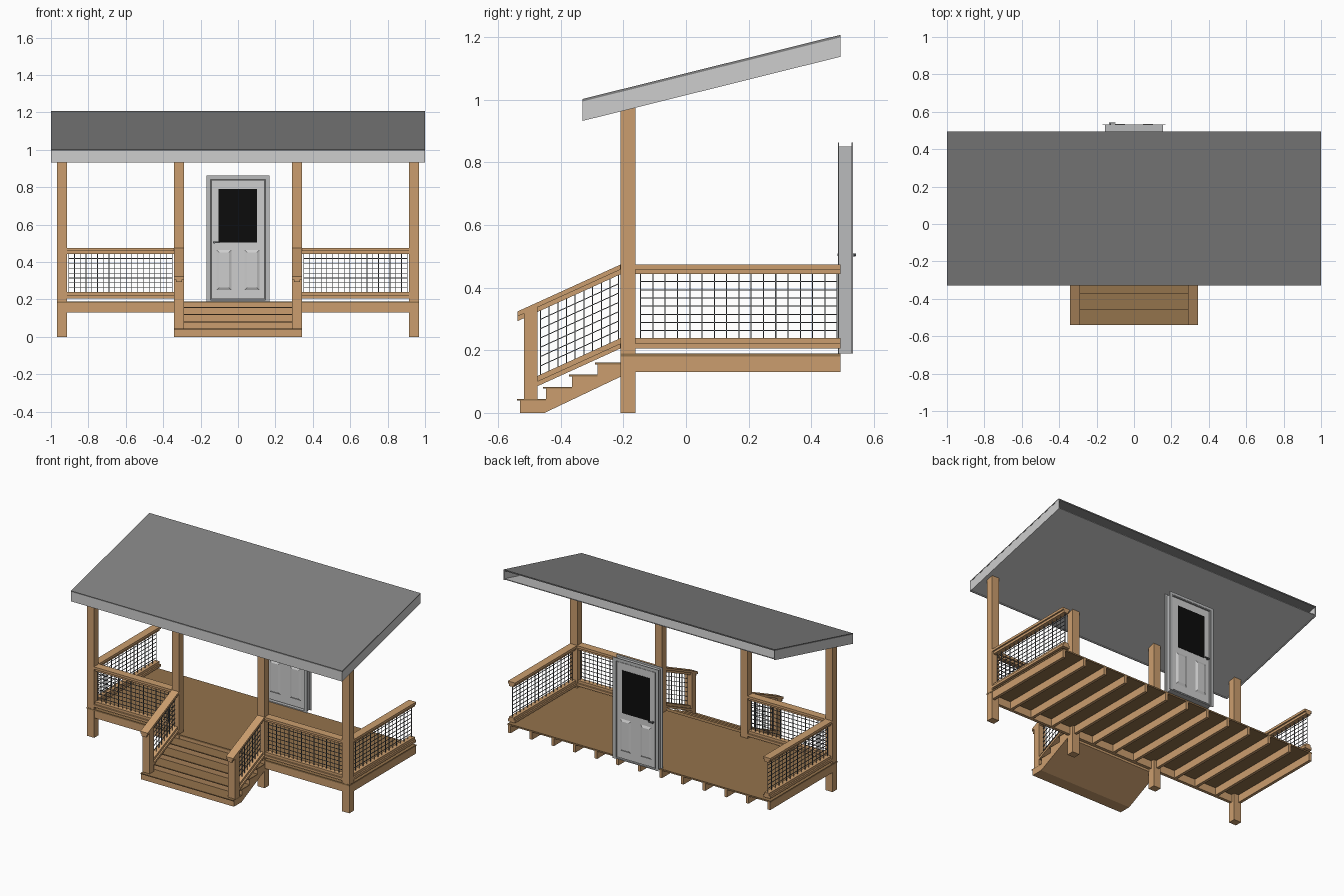
import bpy, bmesh
from mathutils import Vector

if "Cube" in bpy.data.objects:
    bpy.data.objects.remove(bpy.data.objects["Cube"])


def material(name, rgb):
    m = bpy.data.materials.new(name)
    lin = [((c / 255 + 0.055) / 1.055) ** 2.4 for c in rgb]
    m.diffuse_color = (*lin, 1)
    m.use_nodes = True
    m.node_tree.nodes["Principled BSDF"].inputs["Base Color"].default_value = m.diffuse_color
    return m


WOOD = material("light wood", (203, 158, 110))
DECK = material("deck brown", (148, 115, 76))
ROOF = material("roof grey", (130, 130, 130))
TRIM = material("pale grey", (206, 206, 206))
FRAME = material("frame grey", (186, 187, 188))
WIRE = material("wire grey", (105, 107, 110))
GLASS = material("black glass", (12, 12, 12))


def finish(name, bm, mat):
    bmesh.ops.recalc_face_normals(bm, faces=bm.faces)
    me = bpy.data.meshes.new(name)
    bm.to_mesh(me)
    bm.free()
    me.materials.append(mat)
    ob = bpy.data.objects.new(name, me)
    bpy.context.collection.objects.link(ob)
    return ob


def add_prism(bm, pts, x0, x1):
    """Extrude a (y, z) outline from x0 to x1."""
    a = [bm.verts.new((x0, y, z)) for y, z in pts]
    b = [bm.verts.new((x1, y, z)) for y, z in pts]
    bm.faces.new(a)
    bm.faces.new(b)
    n = len(pts)
    for i in range(n):
        j = (i + 1) % n
        bm.faces.new((a[i], a[j], b[j], b[i]))


def prism(name, pts, x0, x1, mat):
    bm = bmesh.new()
    add_prism(bm, pts, x0, x1)
    return finish(name, bm, mat)


def rect(y0, y1, z0, z1):
    return [(y0, z0), (y1, z0), (y1, z1), (y0, z1)]


def box(name, x0, x1, y0, y1, z0, z1, mat):
    return prism(name, rect(y0, y1, z0, z1), x0, x1, mat)


def slope_band(y0, y1, z0, k, lo, hi):
    """Outline of a band following the line z = z0 + k * (y - y0)."""
    e = z0 + k * (y1 - y0)
    return [(y0, z0 + lo), (y1, e + lo), (y1, e + hi), (y0, z0 + hi)]


def wire_panel(name, start, along, length, z0, height, k, du, dz):
    """Grid of thin wires in a vertical plane, sheared by slope k."""
    bm = bmesh.new()
    t = 0.0016
    along = Vector(along)
    side = Vector((-along.y, along.x, 0))

    def bar(u0, u1, w0, w1):
        v = [bm.verts.new(Vector(start) + along * u + side * s + Vector((0, 0, z0 + w + k * u)))
             for s in (-t, t) for u, w in ((u0, w0), (u1, w0), (u1, w1), (u0, w1))]
        for f in ((0, 1, 2, 3), (4, 5, 6, 7), (0, 1, 5, 4), (1, 2, 6, 5), (2, 3, 7, 6), (3, 0, 4, 7)):
            bm.faces.new([v[i] for i in f])

    nu, nz = round(length / du), round(height / dz)
    for i in range(nu + 1):
        u = length * i / nu
        bar(u - t, u + t, 0, height)
    for i in range(nz + 1):
        w = height * i / nz
        bar(0, length, w - t, w + t)
    finish(name, bm, WIRE)


# Main dimensions
PX, IX, HW = 0.941, 0.3155, 0.0265      # outer post, inner post, half post width
PY0, PY1, BACK = -0.209, -0.161, 0.494  # post front, post back, deck back
RY, RZ, RK = -0.33, 1.0, 0.2488         # roof front edge and slope

# Roof: thin sheet, three fascias, soffit, open at the back
prism("roof_sheet", slope_band(RY, BACK, RZ, RK, -0.005, 0.003), -1, 1, ROOF)
for s, n in ((-1, "left"), (1, "right")):
    prism(n + "_fascia", slope_band(RY, BACK, RZ, RK, -0.067, -0.004), s * 0.999, s * 0.993, TRIM)
prism("front_fascia", slope_band(RY, RY + 0.006, RZ, RK, -0.067, -0.004), -0.995, 0.995, TRIM)
prism("soffit", slope_band(RY + 0.004, BACK, RZ, RK, -0.061, -0.056), -0.995, 0.995, TRIM)

# Roof posts with sloped tops
for i, x in enumerate((-PX, -IX, IX, PX)):
    z = RZ - 0.058
    prism(f"roof_post_{i + 1}", [(PY0, 0), (PY1, 0), (PY1, z + RK * (PY1 - RY)),
                                 (PY0, z + RK * (PY0 - RY))], x - HW, x + HW, WOOD)

# Deck floor, rim and joists
box("deck_floor", -0.969, 0.969, -0.21, BACK, 0.18, 0.19, DECK)
box("front_rim", -0.95, 0.95, -0.204, -0.184, 0.13, 0.18, WOOD)
bm = bmesh.new()
for i in range(13):
    x = -0.957 + i * 1.914 / 12
    add_prism(bm, rect(-0.19, BACK, 0.13, 0.18), x - 0.0095, x + 0.0095)
finish("joists", bm, WOOD)

# Steps: one solid profile with four overhanging treads
RUN, RISE, SY, SW = 0.083, 0.0385, -0.531, 0.342
profile = [(SY, 0)]
for i in range(4):
    z = 0.039 + i * RISE
    profile += [(SY + i * RUN, z), (SY + min((i + 1) * RUN, 0.325), z)]
profile += [(-0.206, 0.117), (-0.452, 0)]
prism("steps_body", profile, -SW, SW, WOOD)
for i in range(4):
    y, z = SY + i * RUN, 0.039 + i * RISE
    box(f"tread_{i + 1}", -SW, SW, y - 0.009, min(y + RUN, -0.207), z, z + 0.006, DECK)

# Rail layers: (low z, high z, half width)
RAILS = ((0.458, 0.474, 0.0265), (0.443, 0.458, 0.017),
         (0.222, 0.239, 0.017), (0.206, 0.222, 0.0265))
SK = 0.455
for s, n in ((-1, "left"), (1, "right")):
    for j, (lo, hi, w) in enumerate(RAILS):
        part = "top" if j < 2 else "bottom"
        # side run
        box(f"{n}_side_{part}_rail_{j}", s * PX - w, s * PX + w, PY1, BACK, lo, hi, WOOD)
        # front run
        box(f"{n}_front_{part}_rail_{j}", s * (IX + HW), s * (PX - HW),
            -0.185 - w, -0.185 + w, lo, hi, WOOD)
        # sloped stair run
        y0 = -0.539 if j < 2 else -0.475
        pts = slope_band(y0, PY0, SK * (y0 - PY0), SK, lo, hi)
        prism(f"{n}_stair_{part}_rail_{j}", pts, s * IX - w, s * IX + w, WOOD)
    # newel post at the foot of the steps
    zt = [0.458 + SK * (y - PY0) for y in (-0.518, -0.474)]
    prism(n + "_newel", [(-0.518, 0.045), (-0.474, 0.045), (-0.474, zt[1]), (-0.518, zt[0])],
          s * IX - HW, s * IX + HW, WOOD)
    # wire infill
    wire_panel(n + "_side_wire", (s * PX, -0.145, 0), (0, 1, 0), 0.628, 0.237, 0.208, 0, 0.04, 0.027)
    wire_panel(n + "_front_wire", (s * 0.352, -0.185, 0), (s, 0, 0), 0.553, 0.237, 0.208, 0, 0.03, 0.027)
    wire_panel(n + "_stair_wire", (s * IX, -0.465, 0), (0, 1, 0), 0.25,
               0.237 + SK * (-0.465 - PY0), 0.208, SK, 0.0265, 0.028)

# Door frame: jambs plus wider trim on both faces
DZ = 0.19
for s, n in ((-1, "left"), (1, "right")):
    box(n + "_jamb", s * 0.146, s * 0.155, 0.487, 0.531, DZ, 0.85, FRAME)
    for y, f in ((0.485, "front"), (0.529, "back")):
        box(f"{n}_{f}_door_trim", s * 0.15, s * 0.169, y, y + 0.004, DZ, 0.864, FRAME)
box("head_jamb", -0.155, 0.155, 0.487, 0.531, 0.842, 0.851, FRAME)
for y, f in ((0.485, "front"), (0.529, "back")):
    box(f + "_head_trim", -0.15, 0.15, y, y + 0.004, 0.846, 0.864, FRAME)
box("threshold", -0.147, 0.147, 0.487, 0.531, DZ, 0.197, FRAME)
box("door_seal", -0.147, 0.147, 0.512, 0.516, 0.195, 0.843, ROOF)

# Door leaf, window, raised panels and handles
box("door_leaf", -0.141, 0.141, 0.5, 0.527, 0.202, 0.838, TRIM)
for y, d, f in ((0.5, -1, "front"), (0.527, 1, "back")):
    box(f + "_window", -0.104, 0.101, y, y + d * 0.002, 0.505, 0.79, GLASS)
    for s, n in ((-1, "left"), (1, "right")):
        # raised panel with sloped edges
        bm = bmesh.new()
        rings = []
        for inset, h in ((0, 0), (0.014, 0.007)):
            x0, x1, z0, z1 = 0.035 + inset, 0.115 - inset, 0.25 + inset, 0.465 - inset
            rings.append([bm.verts.new((s * x, y + d * h, z))
                          for x, z in ((x0, z0), (x1, z0), (x1, z1), (x0, z1))])
        for i in range(4):
            j = (i + 1) % 4
            bm.faces.new((rings[0][i], rings[0][j], rings[1][j], rings[1][i]))
        bm.faces.new(rings[1])
        bm.faces.new(rings[0])
        finish(f"{f}_{n}_door_panel", bm, TRIM)
    box(f + "_handle_stem", -0.132, -0.122, y, y + d * 0.014, 0.5, 0.51, WIRE)
    box(f + "_handle_lever", -0.134, -0.1, y + d * 0.01, y + d * 0.016, 0.501, 0.509, WIRE)
